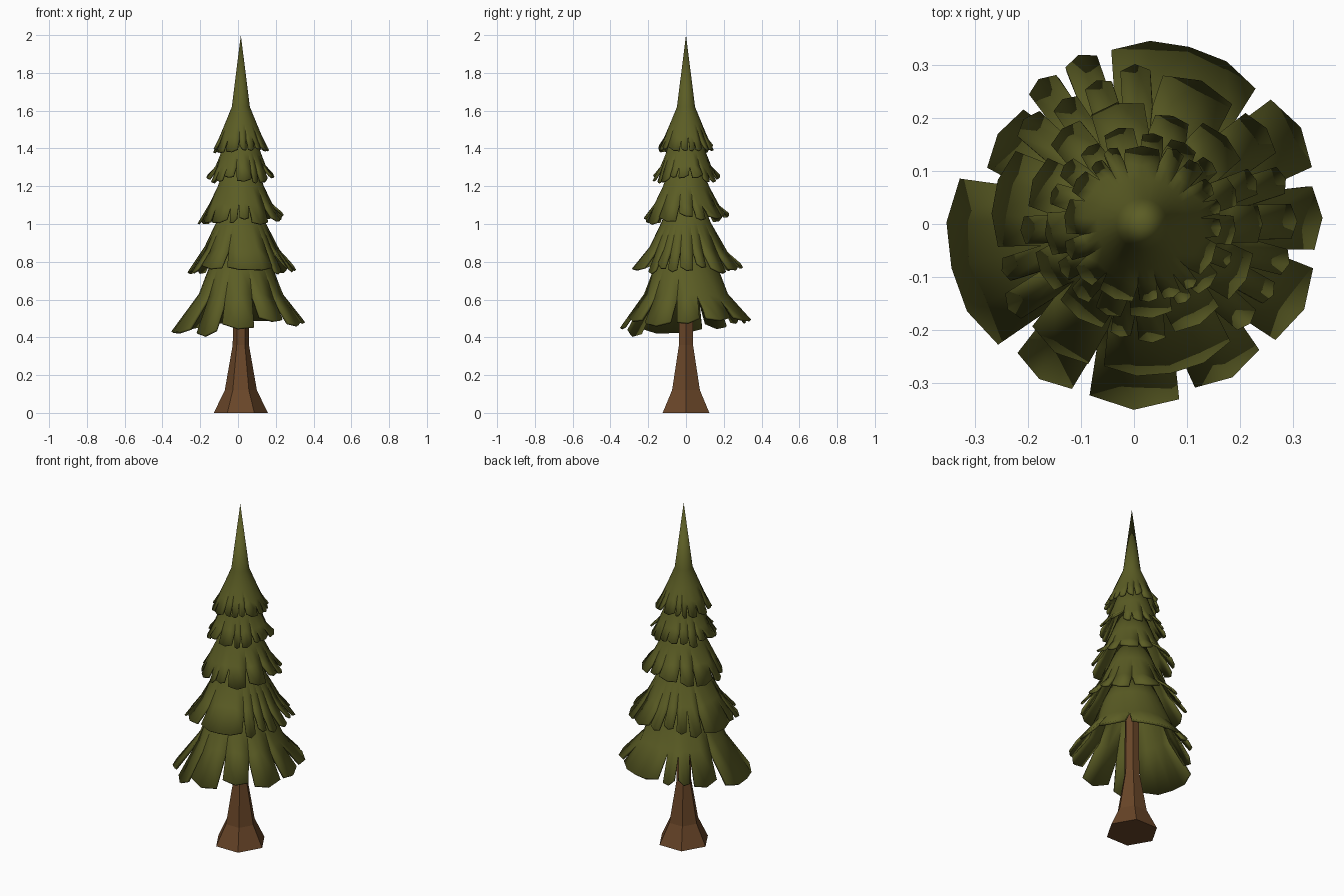
import bpy, bmesh, math, random

if "Cube" in bpy.data.objects:
    bpy.data.objects.remove(bpy.data.objects["Cube"])

random.seed(7)
CX = 0.015  # tree axis


def material(name, rgb):
    m = bpy.data.materials.new(name)
    m.diffuse_color = (*rgb, 1)
    m.use_nodes = True
    m.node_tree.nodes["Principled BSDF"].inputs["Base Color"].default_value = m.diffuse_color
    return m


LEAF = material("olive_foliage", (0.105, 0.109, 0.018))
BARK = material("brown_bark", (0.14, 0.06, 0.021))


def finish(bm, name, mat, angle):
    mesh = bpy.data.meshes.new(name)
    bm.to_mesh(mesh)
    bm.free()
    ob = bpy.data.objects.new(name, mesh)
    bpy.context.collection.objects.link(ob)
    mesh.materials.append(mat)
    bpy.ops.object.select_all(action='DESELECT')
    ob.select_set(True)
    bpy.context.view_layer.objects.active = ob
    if angle:
        bpy.ops.object.shade_smooth_by_angle(angle=math.radians(angle))
    return ob


def polar(bm, r, deg, z):
    a = math.radians(deg)
    return bm.verts.new((CX + r * math.cos(a), r * math.sin(a), z))


def mix(p, q, t):
    return tuple(a + (b - a) * t for a, b in zip(p, q))


# One foliage tier: a cone skirt cut into hanging flaps, with thickness
def tier(name, profile, flaps, thickness=0.011):
    bm = bmesh.new()
    root = profile[-1]
    for a0, a1, r, z, n0, n1 in flaps:
        n = max(2, round((a1 - a0) / 14))
        gap = min(3.0, 0.13 * (a1 - a0))
        slant = random.uniform(-0.012, 0.012)
        rows = [[] for _ in range(len(profile) + 1)]
        for i in range(n + 1):
            f = i / n
            ang = a0 + (a1 - a0) * f
            for row, (pr, pz) in zip(rows, profile[:-1]):
                row.append(polar(bm, pr, ang, pz))
            # notch tops between flaps sit at varying depths
            t = n0 if i == 0 else n1 if i == n else 0
            rr, rz = mix(root, (r, z), t)
            rows[-2].append(polar(bm, rr, ang, rz))
            # flap tip with clipped corners
            t = 0.9 if i in (0, n) else 1
            tr, tz = mix(root, (r, z), t)
            rows[-1].append(polar(bm, tr, a0 + gap + (a1 - a0 - 2 * gap) * f,
                                  tz + slant * (2 * f - 1)))
        for up, low in zip(rows, rows[1:]):
            for i in range(n):
                bm.faces.new((up[i], low[i], low[i + 1], up[i + 1]))
    bmesh.ops.remove_doubles(bm, verts=bm.verts, dist=0.0008)
    ob = finish(bm, name, LEAF, 32)
    s = ob.modifiers.new("thickness", 'SOLIDIFY')
    s.thickness = thickness
    s.offset = -1


def make_flaps(bounds, tips):
    notch = [random.uniform(0.0, 0.3) for _ in bounds]
    notch[-1] = notch[0]
    return [(bounds[i], bounds[i + 1], *tips[i], notch[i], notch[i + 1])
            for i in range(len(bounds) - 1)]


def random_flaps(bounds, r, z, dr, dz):
    return make_flaps(bounds, [(r + random.uniform(-dr, dr), z + random.uniform(-dz, dz))
                               for _ in bounds[1:]])


def random_bounds(start, first):
    b = [start, start + first]
    while b[-1] < start + 330:
        b.append(b[-1] + random.choice((14, 18, 24, 32)))
    if b[-1] > start + 348:
        b.pop()
    return b + [start + 360]


# Foliage tiers, bottom to top
tier("foliage_tier_1", [(0.10, 0.93), (0.165, 0.78), (0.222, 0.63)], make_flaps(
    [-197, -137, -110, -75, -44, -11.5, 15.5, 47, 103, 118, 133, 163],
    [(.368, .43), (.35, .41), (.35, .45), (.335, .49), (.345, .465), (.34, .48),
     (.35, .495), (.345, .495), (.34, .48), (.335, .48), (.32, .45)]), 0.014)
tier("foliage_tier_2", [(0.08, 1.14), (0.13, 1.01), (0.192, 0.88)], random_flaps(
    [-213, -168, -155, -140, -108, -50, -35, -22, -8, 10, 25, 50, 85, 100, 115, 130, 147],
    0.29, 0.76, 0.015, 0.025))
tier("foliage_tier_3", [(0.07, 1.34), (0.122, 1.2), (0.165, 1.11)],
     random_flaps(random_bounds(-140, 32), 0.225, 1.025, 0.015, 0.025))
tier("foliage_tier_4", [(0.06, 1.52), (0.105, 1.38), (0.132, 1.31)],
     random_flaps(random_bounds(-100, 32), 0.178, 1.235, 0.01, 0.018))
tier("foliage_top", [(0.0, 2.0), (0.048, 1.62), (0.085, 1.53), (0.11, 1.47)],
     random_flaps(random_bounds(-150, 24), 0.15, 1.39, 0.006, 0.012))

# Trunk: flared six-sided column
bm = bmesh.new()
rings = [[polar(bm, r, 60 * i, z) for i in range(6)]
         for r, z in ((0.143, 0), (0.085, 0.12), (0.043, 0.36), (0.038, 0.85))]
for lo, hi in zip(rings, rings[1:]):
    for i in range(6):
        j = (i + 1) % 6
        bm.faces.new((lo[i], lo[j], hi[j], hi[i]))
bm.faces.new(rings[0][::-1])
bm.faces.new(rings[-1])
finish(bm, "trunk", BARK, 0)
